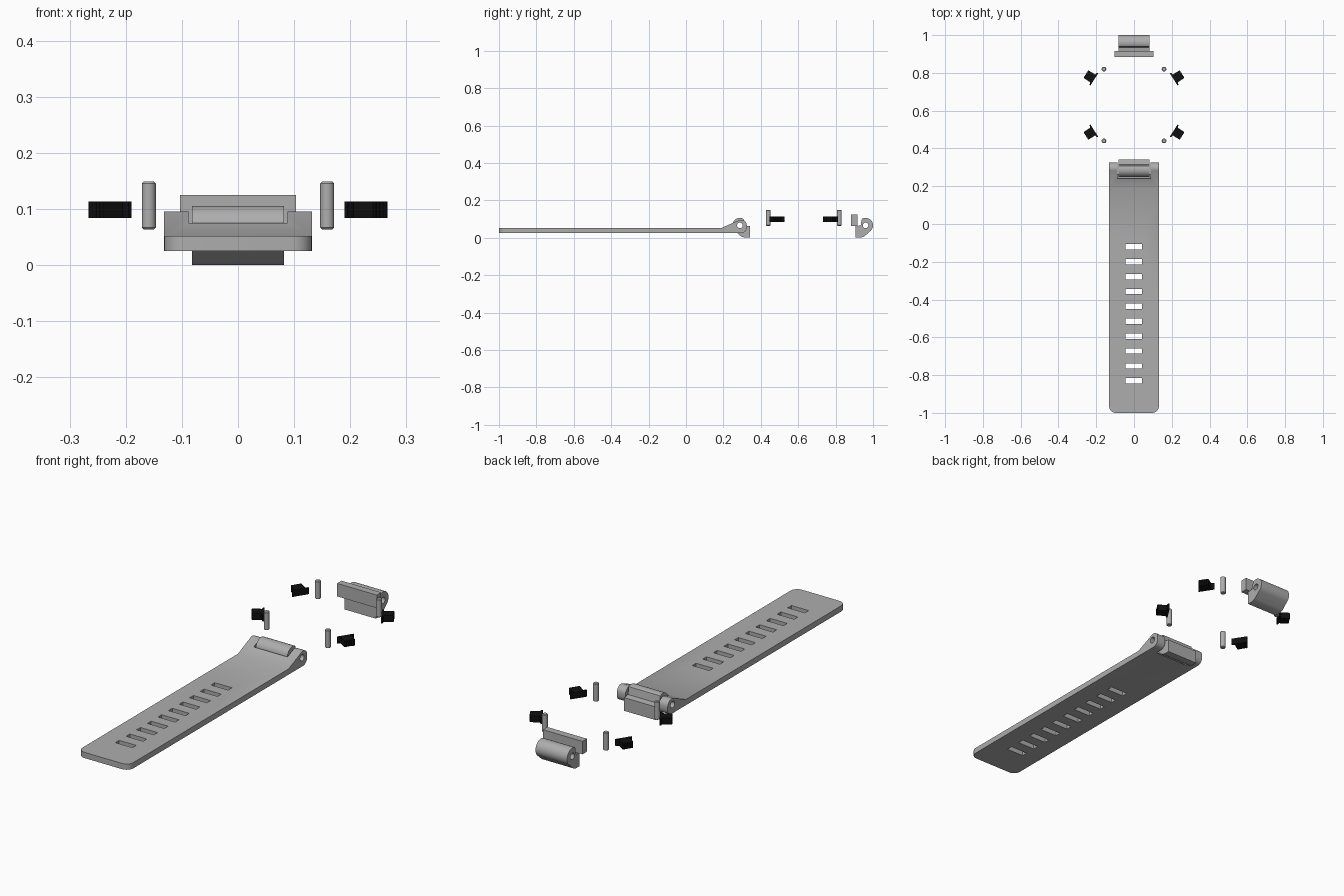
import bpy, bmesh, math
from mathutils import Matrix, Vector

if "Cube" in bpy.data.objects:
    bpy.data.objects.remove(bpy.data.objects["Cube"])


def material(name, v):
    m = bpy.data.materials.new(name)
    m.diffuse_color = (v, v, v, 1)
    m.use_nodes = True
    m.node_tree.nodes["Principled BSDF"].inputs["Base Color"].default_value = m.diffuse_color
    return m


GREY = material("light_grey", 0.42)
BLACK = material("black", 0.005)


def prism(name, pts, lo, hi, axis, mat):
    """Extrude a profile: axis 'x' takes (y, z) points, axis 'z' takes (x, y)."""
    put = (lambda p, t: (t, p[0], p[1])) if axis == "x" else (lambda p, t: (p[0], p[1], t))
    bm = bmesh.new()
    a = [bm.verts.new(put(p, lo)) for p in pts]
    b = [bm.verts.new(put(p, hi)) for p in pts]
    bm.faces.new(a)
    bm.faces.new(b[::-1])
    n = len(pts)
    for i in range(n):
        bm.faces.new((a[i], b[i], b[(i + 1) % n], a[(i + 1) % n]))
    bmesh.ops.recalc_face_normals(bm, faces=bm.faces)
    me = bpy.data.meshes.new(name)
    bm.to_mesh(me)
    bm.free()
    me.materials.append(mat)
    ob = bpy.data.objects.new(name, me)
    bpy.context.collection.objects.link(ob)
    return ob


def box(name, x0, x1, y0, y1, z0, z1, mat=GREY):
    return prism(name, [(x0, y0), (x1, y0), (x1, y1), (x0, y1)], z0, z1, "z", mat)


def arc(cy, cz, r, a0, a1, n=12):
    return [(cy + r * math.cos(math.radians(a0 + (a1 - a0) * i / n)),
             cz + r * math.sin(math.radians(a0 + (a1 - a0) * i / n))) for i in range(n + 1)]


def boolean(ob, tool, op="DIFFERENCE"):
    m = ob.modifiers.new("cut", "BOOLEAN")
    m.operation, m.object, m.solver = op, tool, "EXACT"
    bpy.context.view_layer.objects.active = ob
    bpy.ops.object.modifier_apply(modifier=m.name)
    bpy.data.objects.remove(tool)


def smooth(ob):
    bpy.ops.object.select_all(action="DESELECT")
    ob.select_set(True)
    bpy.context.view_layer.objects.active = ob
    bpy.ops.object.shade_smooth_by_angle(angle=math.radians(30))


def circle(cy, cz, r, n=24):
    return arc(cy, cz, r, 0, 360, n)[:-1]


# Strap: thin band, ramping up to a rounded lug
PY, PZ = 0.288, 0.066          # hinge axis
profile = [(-1, 0.025), (0.295, 0.025)]
profile += arc(0.295, 0.055, 0.03, -90, 0, 6)[1:]
profile += arc(0.295, 0.066, 0.03, 0, 115, 10)
profile += [(0.188, 0.052), (-1, 0.052)]
strap = prism("strap", profile, -0.132, 0.132, "x", GREY)

# Rounded tip corners, using a plan outline
W, R = 0.132, 0.035
plan = arc(-W + R, -1 + R, R, 180, 270, 6) + arc(W - R, -1 + R, R, 270, 360, 6)
plan += [(W, 0.5), (-W, 0.5)]
boolean(strap, prism("plan_tool", plan, -0.1, 0.3, "z", GREY), "INTERSECT")

# Ten buckle slots
for i in range(10):
    y = -0.121 - 0.0788 * i
    boolean(strap, box("slot_tool", -0.046, 0.043, y - 0.014, y + 0.014, 0, 0.1))

# Round pocket for the connector, and the hinge pin hole
pocket = arc(PY, PZ, 0.047, 90, 270, 16) + [(0.4, PZ - 0.047), (0.4, PZ + 0.047)]
boolean(strap, prism("pocket_tool", pocket, -0.088, 0.088, "x", GREY))
boolean(strap, prism("hole_tool", circle(PY, PZ, 0.015), -0.2, 0.2, "x", GREY))
smooth(strap)


# Connectors: rounded barrel with a square foot; one in the strap, one loose
def connector(name, axis_y, side):
    pts = arc(0, PZ, 0.04, 120, -60, 20) + [(-0.005, 0.008), (-0.025, 0.0), (-0.054, 0.0),
                                           (-0.054, 0.062), (-0.026, 0.066)]
    pts = [(axis_y + side * y, z) for y, z in pts]
    ob = prism(name, pts, -0.082, 0.082, "x", GREY)
    boolean(ob, prism("hole_tool", circle(axis_y, PZ, 0.015), -0.2, 0.2, "x", GREY))
    smooth(ob)


connector("strap_connector", PY, -1)
connector("end_connector", 0.96, 1)
box("end_bar", -0.103, 0.103, 0.883, 0.916, 0.064, 0.125)

# Four upright pins with chamfered ends, four ribbed buttons around the ring
for sx in (-1, 1):
    for sy in (-1, 1):
        tag = ("left" if sx < 0 else "right") + ("_front" if sy < 0 else "_back")
        pin = prism("pin_" + tag, circle(sx * 0.159, 0.63 + sy * 0.19, 0.0125),
                    0.064, 0.149, "z", GREY)
        bev = pin.modifiers.new("chamfer", "BEVEL")
        bev.width, bev.segments = 0.003, 1
        bev.angle_limit = math.radians(50)
        smooth(pin)
        # Button outline: inner flange, stem, ribbed outer face
        out = [(-0.027, -0.038), (-0.021, -0.038), (-0.017, -0.024)]
        for k in range(9):
            t = -0.024 + 0.006 * k
            out.append((0.027 if k % 2 else 0.024, t))
        out += [(-0.017, 0.024), (-0.021, 0.038), (-0.027, 0.038)]
        ang = math.atan2(sy * 0.15, sx * 0.233)
        c, s = math.cos(ang), math.sin(ang)
        pts = [(sx * 0.233 + u * c - v * s, 0.63 + sy * 0.15 + u * s + v * c) for u, v in out]
        prism("button_" + tag, pts, 0.084, 0.114, "z", BLACK)
